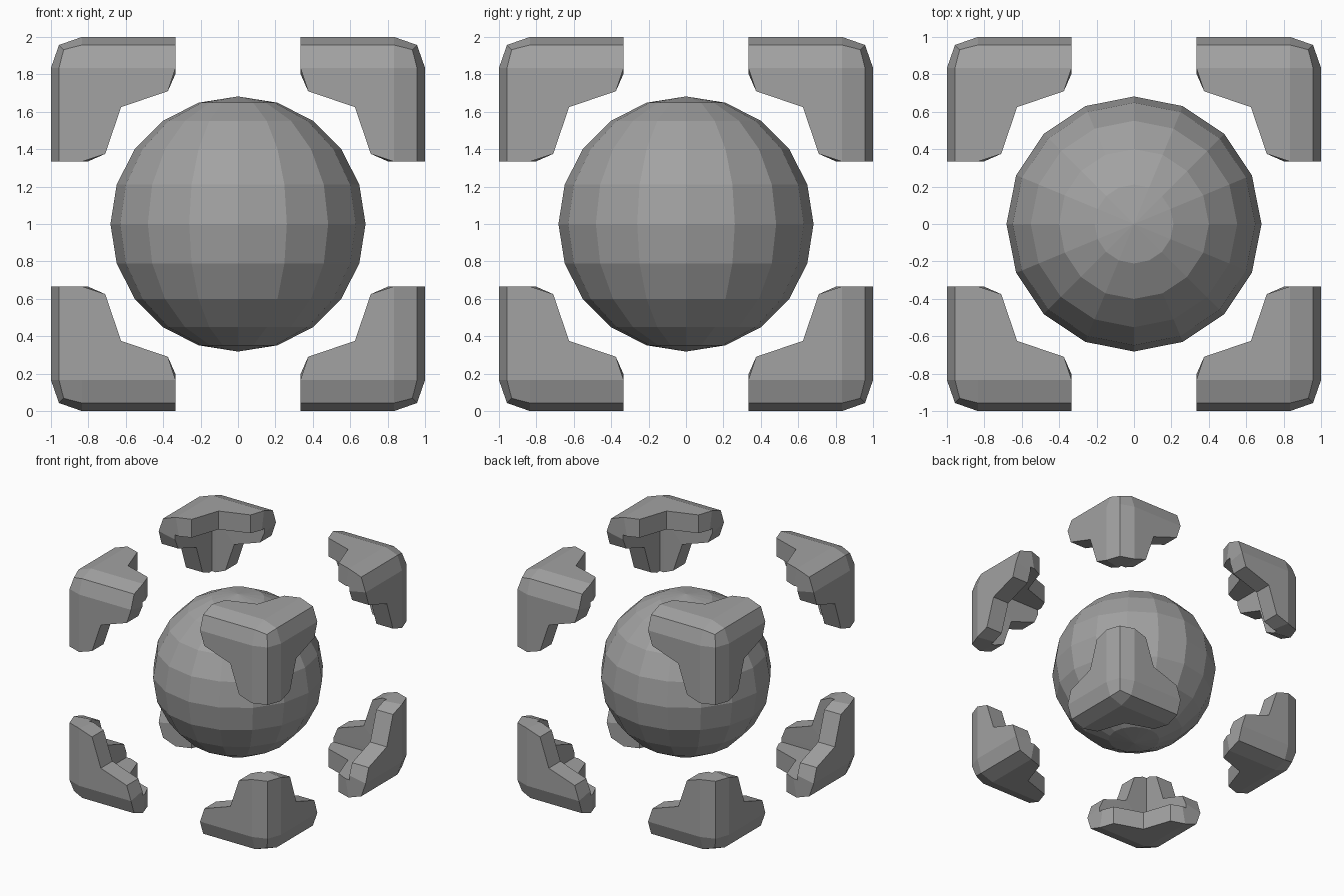
import bpy, bmesh, math

if "Cube" in bpy.data.objects:
    bpy.data.objects.remove(bpy.data.objects["Cube"])

# Dark grey surface for all parts
grey = bpy.data.materials.new("dark_grey")
grey.diffuse_color = (0.36, 0.36, 0.36, 1)
grey.use_nodes = True
grey.node_tree.nodes["Principled BSDF"].inputs["Base Color"].default_value = grey.diffuse_color

# Core ball: low-poly, 16 segments by 10 rings
bpy.ops.mesh.primitive_uv_sphere_add(segments=16, ring_count=10, radius=0.682, location=(0, 0, 1))
ball = bpy.context.object
ball.name = "core_ball"
ball.data.materials.append(grey)

# Corner bracket outer skin: one octant, repeated over the three axes
E = 1 / 3      # arm end
B = 0.835      # start of the rounded edge
M = 0.957      # middle of the rounded edge
C = 0.932      # middle of the rounded corner

patches = [
    # flat L-shaped plate, in two halves
    [(B, B, 1), (E, B, 1), (0.375, 0.71, 1), (0.625, 0.625, 1)],
    [(B, B, 1), (0.625, 0.625, 1), (0.71, 0.375, 1), (B, E, 1)],
    # rounded outer edge, two strips
    [(E, B, 1), (B, B, 1), (B, M, M), (E, M, M)],
    [(E, M, M), (B, M, M), (B, 1, B), (E, 1, B)],
    # a third of the rounded corner
    [(B, B, 1), (B, M, M), (C, C, C), (M, B, M)],
]

bm = bmesh.new()
for turn in range(3):
    for patch in patches:
        bm.faces.new([bm.verts.new(p[turn:] + p[:turn]) for p in patch])
bmesh.ops.remove_doubles(bm, verts=bm.verts, dist=1e-4)
bm.normal_update()
inward = [f for f in bm.faces if f.normal.dot(f.calc_center_median()) < 0]
bmesh.ops.reverse_faces(bm, faces=inward)

mesh = bpy.data.meshes.new("corner_brackets")
bm.to_mesh(mesh)
bm.free()
mesh.materials.append(grey)
brackets = bpy.data.objects.new("corner_brackets", mesh)
brackets.location.z = 1
bpy.context.collection.objects.link(brackets)

# Shell thickness, then mirror to all eight corners
shell = brackets.modifiers.new("thickness", 'SOLIDIFY')
shell.thickness = 0.16
shell.offset = -1
mirror = brackets.modifiers.new("eight_corners", 'MIRROR')
mirror.use_axis = (True, True, True)
mirror.use_mirror_merge = False
